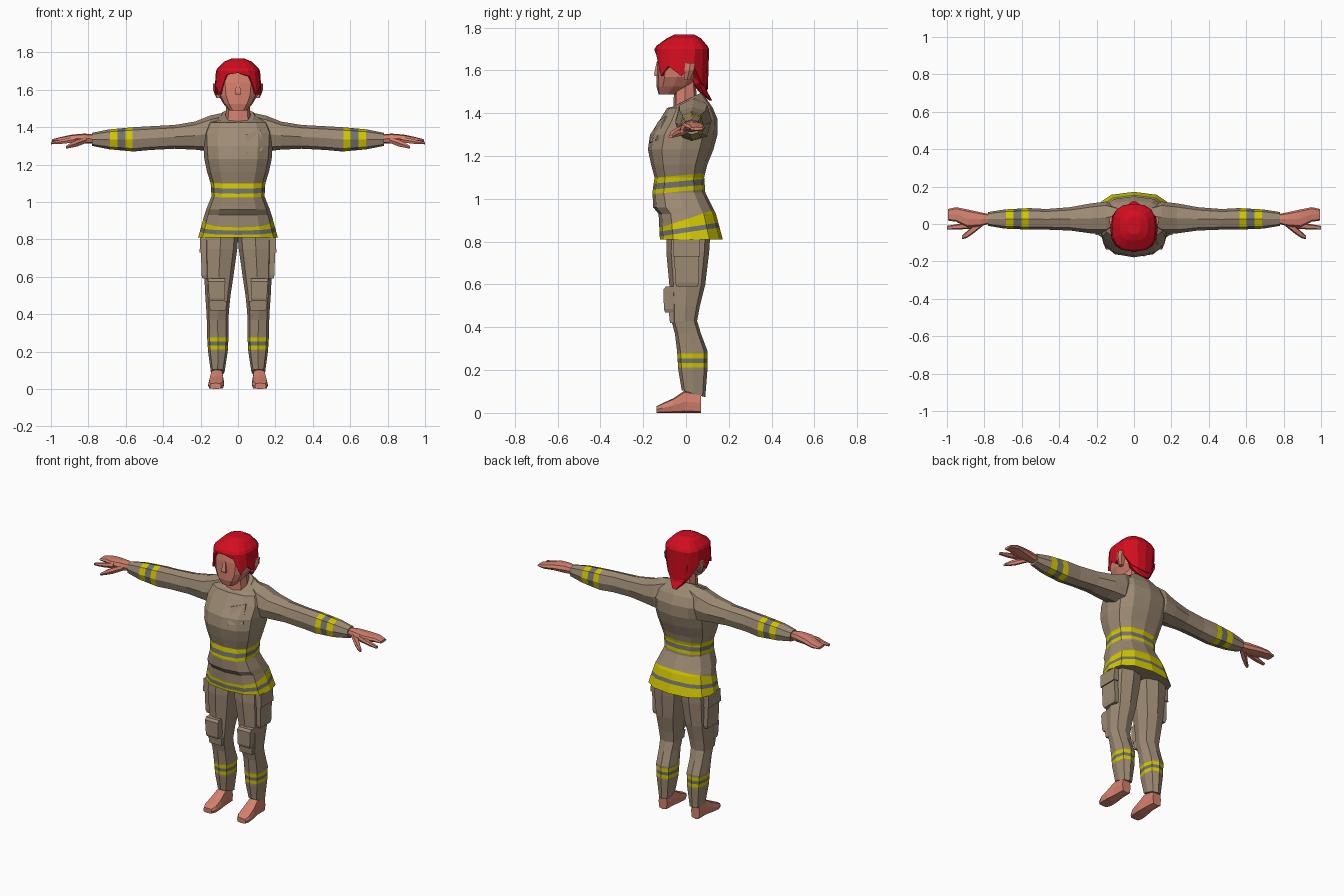
import bpy, bmesh, math
from mathutils import Vector
from mathutils.bvhtree import BVHTree


def material(name, rgb):
    m = bpy.data.materials.new(name)
    m.diffuse_color = (*rgb, 1)
    return m


TAN = material("tan_cloth", (0.34, 0.258, 0.175))
SKIN = material("skin", (0.66, 0.22, 0.155))
RED = material("red_hair", (0.65, 0.004, 0.014))
YELLOW = material("yellow_stripe", (0.64, 0.57, 0.0))
GREY = material("grey_stripe", (0.17, 0.17, 0.17))


def finish(name, bm, mats, mirror=False):
    bmesh.ops.recalc_face_normals(bm, faces=bm.faces)
    me = bpy.data.meshes.new(name)
    bm.to_mesh(me)
    bm.free()
    for m in mats:
        me.materials.append(m)
    ob = bpy.data.objects.new(name, me)
    bpy.context.collection.objects.link(ob)
    if mirror:
        ob.modifiers.new("mirror", 'MIRROR').use_mirror_merge = False
    return ob


def ring(axis, t, a0, a1, b0, b1, n=12, p=0.8, tilt=0.0):
    """Rounded section at t along an axis; a and b are the other two extents."""
    pts = []
    for i in range(n):
        w = 2 * math.pi * (i + (0.5 if n == 4 else 0)) / n
        c, s = math.cos(w), math.sin(w)
        if n == 4:
            c, s = math.copysign(1, c), math.copysign(1, s)
        a = (a0 + a1) / 2 + (a1 - a0) / 2 * math.copysign(abs(c) ** p, c)
        db = (b1 - b0) / 2 * math.copysign(abs(s) ** p, s)
        b, h = (b0 + b1) / 2 + db, t + tilt * db
        pts.append(Vector({'z': (a, b, h), 'x': (h, a, b), 'y': (a, h, b)}[axis]))
    return pts


def loft(rings, caps=(True, True)):
    bm = bmesh.new()
    vs = [[bm.verts.new(p) for p in r] for r in rings]
    n = len(vs[0])
    for lo, hi in zip(vs, vs[1:]):
        for i in range(n):
            j = (i + 1) % n
            bm.faces.new((lo[i], lo[j], hi[j], hi[i]))
    if caps[0]:
        bm.faces.new(vs[0])
    if caps[1]:
        bm.faces.new(vs[-1])
    return bm


def part(name, axis, rows, mat, n=8, p=0.7, mirror=True):
    return finish(name, loft([ring(axis, *r, n=n, p=p) for r in rows]), [mat], mirror)


def stripe(bm, height, levels):
    """Cut along each (offset, tilt) level and colour yellow, grey, yellow between them."""
    def above(co, lv):
        return height(co) - lv[0] - lv[1] * co.y
    axis = Vector((height(Vector((1, 0, 0))), 0, height(Vector((0, 0, 1)))))
    for off, tilt in levels:
        bmesh.ops.bisect_plane(bm, geom=bm.verts[:] + bm.edges[:] + bm.faces[:],
                               plane_co=axis * off, plane_no=axis - Vector((0, tilt, 0)))
    for f in bm.faces:
        c = f.calc_center_median()
        k = sum(above(c, lv) > 0 for lv in levels)
        if 0 < k < 4 and abs(f.calc_area()) > 0:
            f.material_index = (1, 2, 1)[k - 1]


CLOTH = [TAN, YELLOW, GREY]
up = lambda co: co.z
out = lambda co: co.x

# Jacket: height, half width, front, back
rows = [(0.81, 0.213, -0.122, 0.172), (0.93, 0.18, -0.128, 0.14), (0.96, 0.17, -0.153, 0.125),
        (1.03, 0.142, -0.157, 0.09), (1.10, 0.146, -0.147, 0.085), (1.16, 0.165, -0.163, 0.10),
        (1.23, 0.18, -0.178, 0.128), (1.30, 0.185, -0.168, 0.147), (1.37, 0.188, -0.122, 0.148),
        (1.425, 0.165, -0.088, 0.125)]
rings = [ring('z', z, -w, w, f, b) for z, w, f, b in rows]
rings.append(ring('z', 1.462, -0.088, 0.088, -0.07, 0.075, tilt=0.5))
bm = loft(rings)
stripe(bm, up, [(0.843, 0.15), (0.866, 0.15), (0.905, 0.33), (0.9051, 0.33)])
for f in bm.faces:  # lowest hem strip is yellow too
    c = f.calc_center_median()
    d = [c.z - o - t * c.y for o, t in ((0.843, 0.15), (0.866, 0.15), (0.905, 0.33))]
    f.material_index = 0 if d[2] > 0 or c.z < 0.8101 else 2 if d[0] > 0 > d[1] else 1
stripe(bm, up, [(1.037, 0.09), (1.058, 0.09), (1.085, 0.09), (1.112, 0.09)])
tree = BVHTree.FromBMesh(bm)
finish("jacket", bm, CLOTH)

# Chest pocket laid on the jacket front
corners = [(0.052, 1.262), (0.132, 1.275), (0.122, 1.385), (0.04, 1.36)]
front = [tree.ray_cast(Vector((x, -1, z)), Vector((0, 1, 0)))[0] for x, z in corners]
finish("chest_pocket", loft([[q + Vector((0, -0.009, 0)) for q in front],
                             [q + Vector((0, 0.03, 0)) for q in front]]), [TAN])

# Sleeves with cuff stripes: x, y extents, z extents
rows = [(0.075, 0.0, 0.09, 1.33, 1.478), (0.15, -0.05, 0.12, 1.27, 1.462),
        (0.23, -0.05, 0.11, 1.28, 1.43), (0.34, -0.035, 0.09, 1.285, 1.412),
        (0.47, -0.03, 0.08, 1.278, 1.405), (0.56, -0.03, 0.085, 1.27, 1.40),
        (0.69, -0.025, 0.078, 1.282, 1.388), (0.78, -0.01, 0.064, 1.30, 1.37)]
bm = loft([ring('x', *r, n=8, p=0.8) for r in rows])
stripe(bm, out, [(0.565, 0), (0.602, 0), (0.643, 0), (0.685, 0)])
finish("sleeve", bm, CLOTH, True)

# Trouser legs with shin stripes: z, x extents, y extents
rows = [(0.09, 0.072, 0.145, -0.02, 0.09), (0.20, 0.055, 0.16, -0.036, 0.10),
        (0.29, 0.05, 0.166, -0.042, 0.10), (0.37, 0.052, 0.167, -0.052, 0.07),
        (0.43, 0.047, 0.17, -0.068, 0.052), (0.50, 0.04, 0.175, -0.07, 0.065),
        (0.60, 0.025, 0.18, -0.078, 0.09), (0.75, 0.004, 0.187, -0.092, 0.108),
        (0.86, -0.005, 0.185, -0.09, 0.115)]
bm = loft([ring('z', *r, n=8, p=0.75, tilt=-0.3 if i == 0 else 0) for i, r in enumerate(rows)])
stripe(bm, up, [(0.212, 0), (0.234, 0), (0.254, 0), (0.277, 0)])
finish("trouser_leg", bm, CLOTH, True)

# Side cargo pocket and thigh patch
part("cargo_pocket", 'z', [(0.59, 0.13, 0.19, -0.045, 0.055), (0.61, 0.13, 0.195, -0.05, 0.06),
                           (0.74, 0.13, 0.198, -0.055, 0.06)], TAN, n=4)
part("pocket_flap", 'z', [(0.73, 0.13, 0.205, -0.06, 0.065),
                          (0.81, 0.13, 0.203, -0.06, 0.065)], TAN, n=4)
part("thigh_patch", 'z', [(0.47, 0.075, 0.15, -0.098, -0.04), (0.485, 0.07, 0.155, -0.103, -0.04),
                          (0.575, 0.068, 0.16, -0.106, -0.04), (0.59, 0.07, 0.16, -0.095, -0.04)],
     TAN, n=4)
part("knee_patch", 'z', [(0.42, 0.065, 0.15, -0.075, 0), (0.47, 0.06, 0.155, -0.08, 0)], TAN, n=4)

# Feet: y, x extents, z extents
part("foot", 'y', [(0.07, 0.085, 0.145, 0, 0.09), (-0.005, 0.08, 0.147, 0, 0.105),
                   (-0.06, 0.074, 0.157, 0, 0.068), (-0.11, 0.074, 0.161, 0, 0.045),
                   (-0.137, 0.09, 0.15, 0, 0.032)], SKIN, p=0.5)

# Hands: x, y extents, z extents
part("palm_and_fingers", 'x', [(0.76, 0.005, 0.05, 1.315, 1.36), (0.82, -0.012, 0.062, 1.312, 1.366),
                               (0.89, -0.02, 0.078, 1.318, 1.36), (0.95, 0.012, 0.09, 1.318, 1.347),
                               (0.995, 0.018, 0.08, 1.32, 1.335)], SKIN)
part("index_finger", 'x', [(0.87, -0.025, 0.01, 1.318, 1.352), (0.94, -0.03, 0.0, 1.31, 1.336),
                           (1.0, -0.03, -0.01, 1.308, 1.322)], SKIN, n=6)
part("thumb", 'x', [(0.81, -0.012, 0.03, 1.315, 1.35), (0.86, -0.052, -0.005, 1.295, 1.335),
                    (0.895, -0.075, -0.04, 1.288, 1.318), (0.92, -0.082, -0.062, 1.284, 1.3)],
     SKIN, n=6)

# Neck, head, nose and ears
part("neck", 'z', [(1.37, -0.07, 0.07, -0.06, 0.055), (1.56, -0.062, 0.062, -0.055, 0.045)],
     SKIN, mirror=False)
part("head", 'z', [(1.488, -0.045, 0.045, -0.128, -0.045), (1.525, -0.078, 0.078, -0.138, 0.02),
                   (1.57, -0.104, 0.104, -0.137, 0.055), (1.64, -0.114, 0.114, -0.135, 0.085),
                   (1.70, -0.105, 0.105, -0.125, 0.085), (1.74, -0.06, 0.06, -0.08, 0.05)],
     SKIN, n=12, mirror=False)
part("nose", 'z', [(1.575, -0.016, 0.016, -0.147, -0.12), (1.585, -0.016, 0.016, -0.149, -0.12),
                   (1.64, -0.007, 0.007, -0.137, -0.12)], SKIN, n=4, mirror=False)
part("ear", 'z', [(1.555, 0.09, 0.115, -0.01, 0.02), (1.60, 0.09, 0.134, -0.01, 0.04),
                  (1.635, 0.09, 0.134, -0.005, 0.045)], SKIN, n=6)

# Hair cap with a jagged lower edge, angle 0 is the left side, going round the back
rings = [ring('z', z, -w, w, f, b, n=16, p=0.75) for z, w, f, b in
         [(1.767, 0.035, -0.055, 0.04), (1.75, 0.075, -0.09, 0.07),
          (1.715, 0.11, -0.138, 0.1), (1.70, 0.118, -0.147, 0.108)]]
edge = [1.575, 1.615, 1.54, 1.52, 1.51, 1.52, 1.54, 1.615,
        1.575, 1.62, 1.575, 1.682, 1.69, 1.672, 1.575, 1.62]
for w, f, b in ((0.127, -0.146, 0.102), (0.10, -0.115, 0.07)):
    rings.append(ring('z', 0, -w, w, f, b, n=16, p=0.75))
    for q, z in zip(rings[-1], edge):
        q.z = z
        if z < 1.56:  # draw the back in towards the nape
            q.x *= 0.8
finish("hair_cap", loft(rings, (True, False)), [RED])

# Hair at the nape, flicking out to a point
part("hair_nape", 'z', [(1.62, -0.09, 0.09, 0.0, 0.098), (1.54, -0.08, 0.08, 0.03, 0.092),
                        (1.50, -0.055, 0.055, 0.06, 0.10), (1.46, -0.015, 0.015, 0.108, 0.122)],
     RED, mirror=False)
